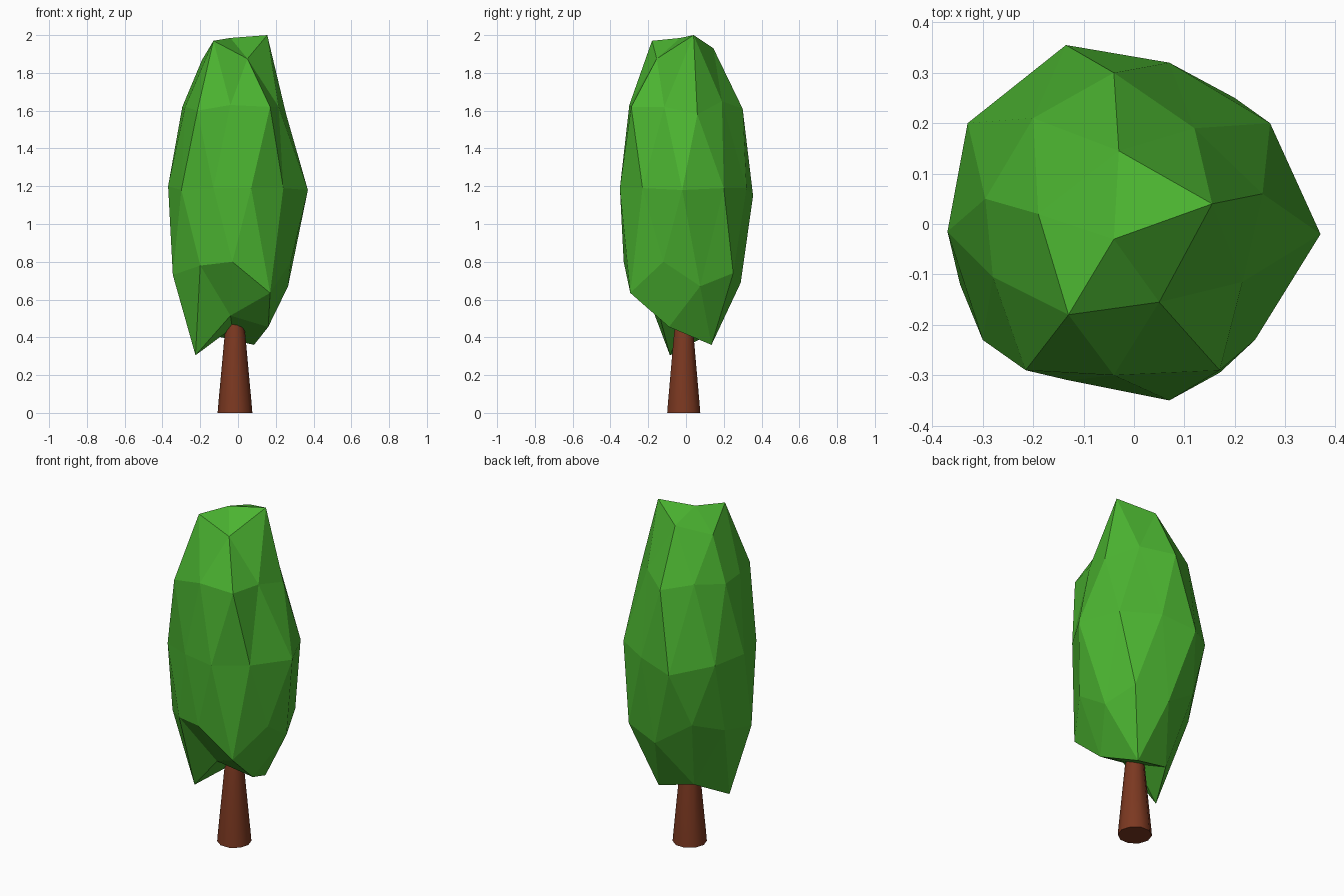
import bpy, bmesh, math
from mathutils import Matrix, Vector


def finish(name, bm, color, smooth):
    mesh = bpy.data.meshes.new(name)
    bm.to_mesh(mesh)
    bm.free()
    mat = bpy.data.materials.new(name + "_color")
    mat.diffuse_color = (*color, 1)
    mesh.materials.append(mat)
    ob = bpy.data.objects.new(name, mesh)
    bpy.context.collection.objects.link(ob)
    for p in mesh.polygons:
        p.use_smooth = smooth and abs(p.normal.z) < 0.9
    return ob


# Crown: stretched icosphere whose corners are pulled to an irregular shape
bm = bmesh.new()
bmesh.ops.create_icosphere(bm, subdivisions=2, radius=1)
bm.transform(Matrix.Translation((-0.02, -0.01, 1.19))
             @ Matrix.Diagonal((0.36, 0.35, 0.80, 1))
             @ Matrix.Rotation(math.radians(18), 4, 'Z'))
top = [(-0.04, -0.03, 1.985), (0.155, 0.04, 2.0), (-0.03, 0.145, 1.93),
       (-0.19, 0.02, 1.87), (-0.13, -0.18, 1.97), (0.05, -0.155, 1.875)]
shoulder = [(0.255, 0.06, 1.58), (0.12, 0.19, 1.65), (-0.04, 0.30, 1.61),
            (-0.2, 0.21, 1.65), (-0.295, 0.05, 1.62), (-0.28, -0.105, 1.62),
            (-0.215, -0.29, 1.6), (-0.04, -0.30, 1.63), (0.17, -0.29, 1.62),
            (0.215, -0.115, 1.62)]
middle = [(0.37, -0.02, 1.18), (0.27, 0.20, 1.19), (0.07, 0.32, 1.19),
          (-0.135, 0.355, 1.15), (-0.33, 0.20, 1.2), (-0.37, -0.015, 1.2),
          (-0.30, -0.23, 1.18), (-0.13, -0.31, 1.19), (0.07, -0.35, 1.19),
          (0.24, -0.23, 1.19)]
lower = [(-0.345, -0.12, 0.73), (-0.2, -0.265, 0.78), (-0.03, -0.33, 0.80),
         (0.17, -0.295, 0.635), (0.28, -0.12, 0.80), (0.265, 0.075, 0.67),
         (0.2, 0.25, 0.74), (0, 0.29, 0.69)]
bottom = [(-0.225, -0.085, 0.305), (-0.04, -0.14, 0.515), (0.16, -0.09, 0.455),
          (0.085, 0.135, 0.36), (-0.13, 0.11, 0.41), (-0.03, -0.02, 0.45)]
free = set(bm.verts)
for t in top + shoulder + middle + lower + bottom:
    t = Vector(t)
    v = min(free, key=lambda w: (w.co.xy - t.xy).length_squared
            + 0.4 * (w.co.z - t.z) ** 2)
    v.co = t
    free.remove(v)
finish("crown", bm, (0.07, 0.45, 0.03), False)

# Trunk: tapered cylinder with a lightly flared foot
bm = bmesh.new()
sides = 10
rings = []
for z, r in [(0, 0.092), (0.05, 0.088), (0.42, 0.054), (0.47, 0.045)]:
    rings.append([bm.verts.new((-0.016 + r * math.cos(math.tau * i / sides),
                                -0.012 + r * math.sin(math.tau * i / sides), z))
                  for i in range(sides)])
for a, b in zip(rings, rings[1:]):
    for i in range(sides):
        j = (i + 1) % sides
        bm.faces.new((a[i], a[j], b[j], b[i]))
bm.faces.new(rings[0][::-1])
bm.faces.new(rings[-1])
bm.normal_update()
finish("trunk", bm, (0.2, 0.04, 0.015), True)
